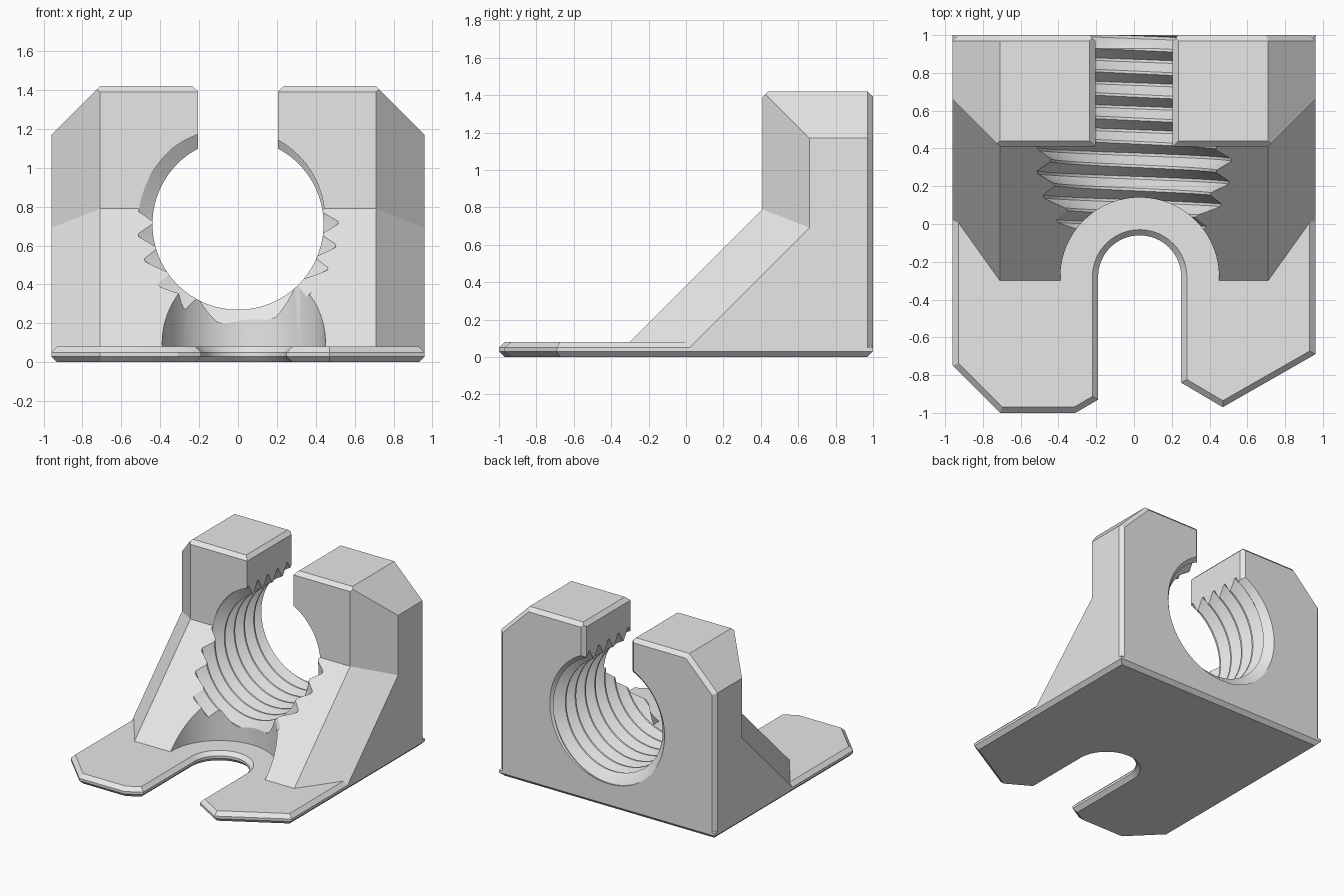
import bpy, bmesh, math
from mathutils import Vector, Matrix

if "Cube" in bpy.data.objects:
    bpy.data.objects.remove(bpy.data.objects["Cube"], do_unlink=True)

GREY = (0.8, 0.8, 0.8, 1)
grey = bpy.data.materials.new("light_grey")
grey.use_nodes = True
grey.diffuse_color = GREY
grey.node_tree.nodes["Principled BSDF"].inputs["Base Color"].default_value = GREY

HALF, EDGE = 0.96, 0.03          # half width, small chamfer
BORE_Z, BORE_R, ROOT_R, PITCH = 0.71, 0.44, 0.515, 0.124
SLOT = Vector((0.03, -0.28, 0))  # centre of the base slot's round end


def add_object(name, bm):
    bmesh.ops.recalc_face_normals(bm, faces=bm.faces)
    mesh = bpy.data.meshes.new(name)
    bm.to_mesh(mesh)
    bm.free()
    mesh.materials.append(grey)
    obj = bpy.data.objects.new(name, mesh)
    bpy.context.collection.objects.link(obj)
    return obj


def prism(points, direction):
    bm = bmesh.new()
    face = bm.faces.new([bm.verts.new(p) for p in points])
    ext = bmesh.ops.extrude_face_region(bm, geom=[face])
    bmesh.ops.translate(bm, vec=direction,
                        verts=[v for v in ext["geom"] if isinstance(v, bmesh.types.BMVert)])
    return bm


def slice_off(bm, point, normal):
    bmesh.ops.bisect_plane(bm, geom=bm.verts[:] + bm.edges[:] + bm.faces[:], dist=1e-5,
                           plane_co=point, plane_no=Vector(normal).normalized(), clear_outer=True)
    bmesh.ops.holes_fill(bm, edges=[e for e in bm.edges if e.is_boundary], sides=0)


def cone(r1, r2, depth, matrix):
    bm = bmesh.new()
    bmesh.ops.create_cone(bm, cap_ends=True, segments=96, radius1=r1, radius2=r2,
                          depth=depth, matrix=matrix)
    return bm


def finish(obj):
    bpy.ops.object.select_all(action="DESELECT")
    obj.select_set(True)
    bpy.context.view_layer.objects.active = obj
    bpy.ops.object.shade_smooth_by_angle(angle=math.radians(28))


# Base plate: slotted outline with chamfered rims
arc = [SLOT + Vector((-math.cos(a), math.sin(a), 0)) * 0.22
       for a in (math.pi * i / 32 for i in range(33))]
outline = [(HALF, 1, 0), (-HALF, 1, 0), (-HALF, -0.75, 0), (-0.71, -1, 0), (-0.31, -1, 0),
           (-0.19, -0.93, 0), *arc, (0.25, -0.84, 0), (0.47, -0.97, 0), (HALF, -0.69, 0)]
bm = prism(outline, (0, 0, 0.08))
rims = [e for e in bm.edges if abs(e.verts[0].co.z - e.verts[1].co.z) < 1e-4]
bmesh.ops.bevel(bm, geom=rims, offset=EDGE, segments=1, affect="EDGES")
finish(add_object("base_plate", bm))

# Upright body: side profile lofted to a smaller profile at both sides
inner = [(-0.34, 0.04), (0.41, 0.79), (0.41, 1.42), (1, 1.42), (1, 0.04)]
outer = [(0.01, 0.04), (0.66, 0.69), (0.66, 1.17), (1, 1.17), (1, 0.04)]
bm = bmesh.new()
rings = [[bm.verts.new((x, y, z)) for y, z in prof]
         for x, prof in ((-HALF, outer), (-0.71, inner), (0.71, inner), (HALF, outer))]
for a, b in zip(rings, rings[1:]):
    for i in range(5):
        j = (i + 1) % 5
        bm.faces.new((a[i], a[j], b[j], b[i]))
bm.faces.new(rings[0])
bm.faces.new(rings[-1])
bmesh.ops.recalc_face_normals(bm, faces=bm.faces)

# Small chamfers on the top and back edges
slice_off(bm, (0, 0.41 + EDGE, 1.42), (0, -1, 1))
slice_off(bm, (0, 1 - EDGE, 1.42), (0, 1, 1))
for s in (-1, 1):
    slice_off(bm, (s * HALF, 1 - EDGE, 0.5), (s, 1, 0))
    slice_off(bm, (s * 0.835, 1 - EDGE, 1.295), (s, math.sqrt(2), 1))
body = add_object("upright_body", bm)

# Threaded bore cutter: helical grid trimmed flat at both ends
SEG, TURNS = 96, 20
profile = [(-0.055, BORE_R), (-0.007, ROOT_R), (0.007, ROOT_R), (0.055, BORE_R)]
n = len(profile)
bm = bmesh.new()
grid = []
for i in range(SEG):
    a = 2 * math.pi * i / SEG
    row = []
    for k in range(TURNS * n):
        dy, r = profile[k % n]
        y = 0.40 + PITCH * (k // n - 10 + 0.5 - i / SEG) + dy
        row.append(bm.verts.new((r * math.cos(a), y, BORE_Z + r * math.sin(a))))
    grid.append(row)
for i in range(SEG):
    shift = n if i == SEG - 1 else 0
    nxt = grid[(i + 1) % SEG]
    for k in range(n, TURNS * n - 1):
        bm.faces.new((grid[i][k], grid[i][k + 1], nxt[k + 1 - shift], nxt[k - shift]))
bmesh.ops.delete(bm, geom=[v for v in bm.verts if not v.link_faces], context="VERTS")
for y, d in ((-0.5, -1), (1.2, 1)):
    bmesh.ops.bisect_plane(bm, geom=bm.verts[:] + bm.edges[:] + bm.faces[:], dist=1e-6,
                           plane_co=(0, y, 0), plane_no=(0, d, 0), clear_outer=True)
bmesh.ops.holes_fill(bm, edges=[e for e in bm.edges if e.is_boundary], sides=0)
cutters = [add_object("bore_cutter", bm)]

# Lead-in countersink at the back of the bore
along_y = Matrix.Translation((0, 0.96, BORE_Z)) @ Matrix.Rotation(-math.pi / 2, 4, "X")
cutters.append(add_object("countersink_cutter", cone(0.37, 0.57, 0.2, along_y)))

# Round clearance above the base slot
upright = Matrix.Translation(SLOT + Vector((0, 0, 0.6)))
cutters.append(add_object("clearance_cutter", cone(0.42, 0.42, 1.6, upright)))

# Top gap with chamfered top and back edges
GAP = 0.205
half = [(GAP, BORE_Z), (GAP, 1.39), (GAP + 0.1, 1.49)]
section = half + [(-x, z) for x, z in reversed(half)]
cutters.append(add_object("gap_cutter", prism([(x, 0.2, z) for x, z in section], (0, 1, 0))))
plan = [(GAP - 0.05, 0.92), (GAP + 0.08, 1.05)]
plan += [(-x, y) for x, y in reversed(plan)]
cutters.append(add_object("gap_back_cutter",
                          prism([(x, y, BORE_Z) for x, y in plan], (0, 0, 0.9))))

# Cut everything out of the body, then drop the cutters
bpy.context.view_layer.objects.active = body
for cutter in cutters:
    cutter.hide_render = True
    mod = body.modifiers.new(cutter.name, "BOOLEAN")
    mod.operation = "DIFFERENCE"
    mod.solver = "EXACT"
    mod.object = cutter
    bpy.ops.object.modifier_apply(modifier=mod.name)
for cutter in cutters:
    bpy.data.objects.remove(cutter, do_unlink=True)
finish(body)
